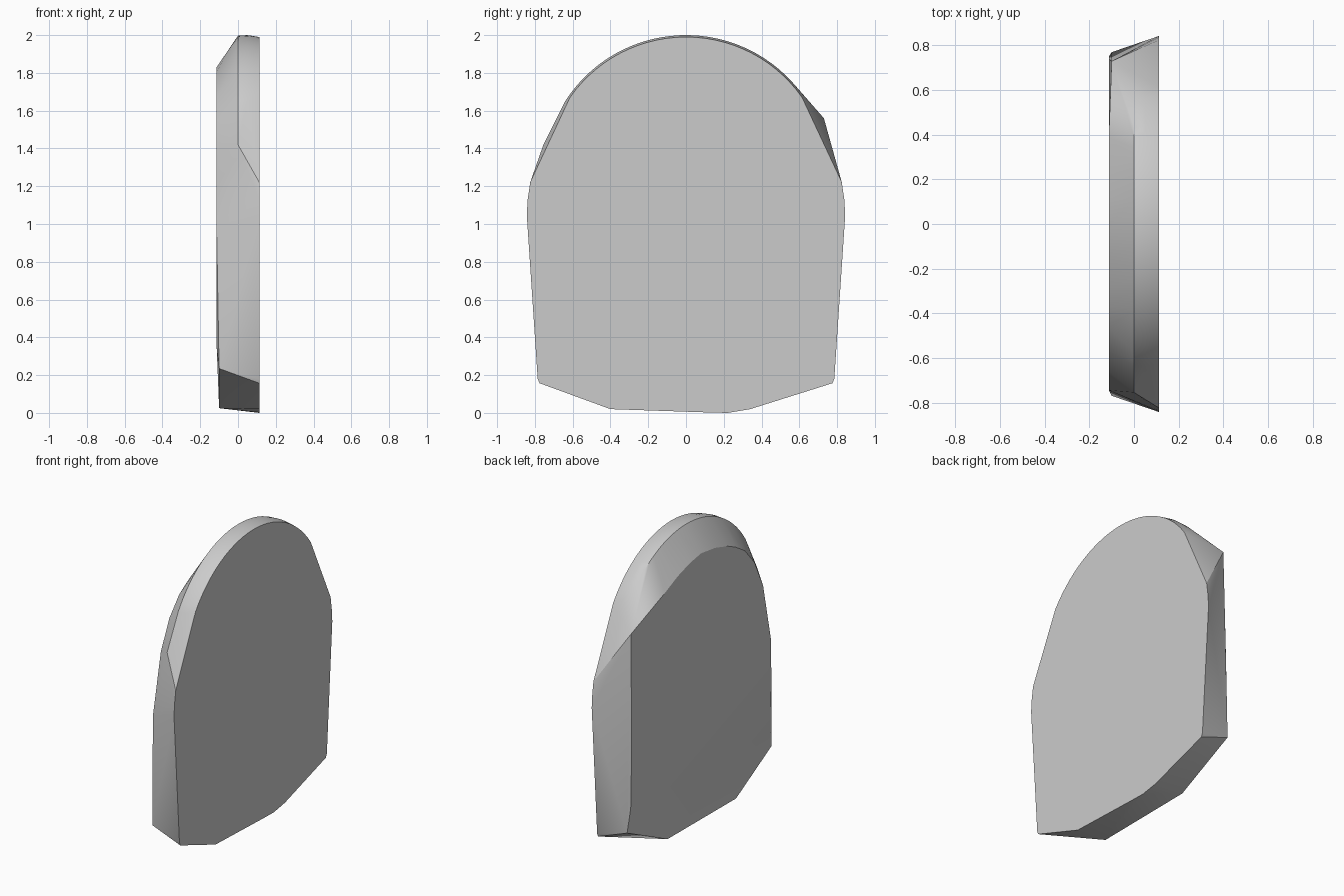
import bpy, bmesh
from math import sin, cos, pi, radians

cube = bpy.data.objects.get("Cube")
if cube:
    bpy.data.objects.remove(cube)


def arch(radius, top, start, end, steps=28):
    """Circular crown as (y, z) points; angles are measured from straight up."""
    angles = [radians(start + (end - start) * i / steps) for i in range(steps + 1)]
    return [(radius * sin(a), top - radius + radius * cos(a)) for a in angles]


def mirrored(points):
    return points + [(-y, z) for y, z in points]


def ring(bm, x, points):
    for y, z in points:
        bm.verts.new((x, y, z))


bm = bmesh.new()

# Broad face: rounded crown, shoulders and tapered foot
sides = mirrored([(0.825, 1.22), (0.838, 1.13), (0.843, 1.05), (0.785, 0.18), (0.775, 0.157)])
foot = [(-0.4, 0.02), (0.1, 0.003), (0.22, 0.0), (0.34, 0.02)]
ring(bm, 0.113, arch(0.75, 1.99, -55, 55) + sides + foot)

# Rounded rim behind the broad face
ring(bm, 0.05, arch(0.76, 2.0, -57, 52))
ring(bm, 0.0, arch(0.757, 1.997, -57, 50) + [(-0.755, 1.42)])

# Narrow face: lower crown, with a corner on one shoulder
crown = [(-0.66, 1.36), (-0.57, 1.55), (-0.465, 1.67), (-0.37, 1.73), (-0.284, 1.77),
         (-0.15, 1.81), (0.0, 1.83), (0.12, 1.81), (0.25, 1.77), (0.386, 1.71)]
ring(bm, -0.113, crown + [(-0.745, 0.96), (-0.74, 0.35), (0.74, 0.8), (0.75, 0.4)])
ring(bm, -0.1, [(0.73, 1.56), (0.77, 0.235), (-0.77, 0.235), (-0.39, 0.025), (0.34, 0.03)])

# Close the slab around all the rings
hull = bmesh.ops.convex_hull(bm, input=bm.verts[:])
unused = {g for g in hull["geom_interior"] + hull["geom_unused"]
          if isinstance(g, bmesh.types.BMVert)}
bmesh.ops.delete(bm, geom=list(unused), context="VERTS")
bmesh.ops.dissolve_limit(bm, angle_limit=radians(0.5), verts=bm.verts[:], edges=bm.edges[:])
bmesh.ops.recalc_face_normals(bm, faces=bm.faces[:])

mesh = bpy.data.meshes.new("stone_slab")
bm.to_mesh(mesh)
bm.free()
slab = bpy.data.objects.new("stone_slab", mesh)
bpy.context.collection.objects.link(slab)

# Plain grey stone
grey = bpy.data.materials.new("stone_grey")
grey.use_nodes = True
colour = (0.6, 0.6, 0.6, 1)
grey.diffuse_color = colour
grey.node_tree.nodes["Principled BSDF"].inputs["Base Color"].default_value = colour
mesh.materials.append(grey)

# Soft rim, crisp face edges
bpy.ops.object.select_all(action="DESELECT")
slab.select_set(True)
bpy.context.view_layer.objects.active = slab
bpy.ops.object.shade_smooth_by_angle(angle=radians(30))
